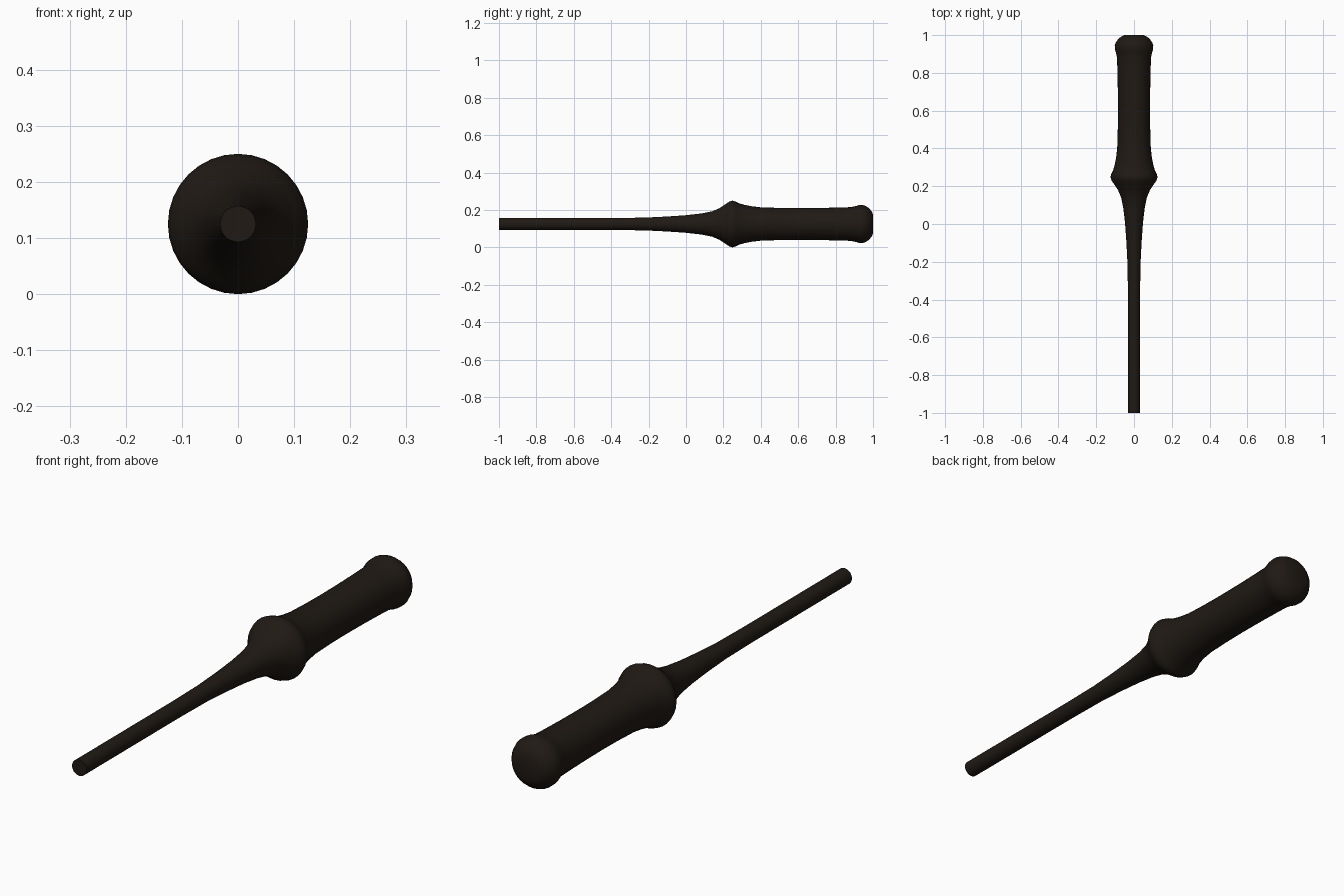
import bpy, bmesh, math

if "Cube" in bpy.data.objects:
    bpy.data.objects.remove(bpy.data.objects["Cube"])

AXIS_Z = 0.125
SEGMENTS = 32

dark_wood = bpy.data.materials.new("dark_wood")
dark_wood.diffuse_color = (0.014, 0.010, 0.007, 1)
dark_wood.use_nodes = True
dark_wood.node_tree.nodes["Principled BSDF"].inputs["Base Color"].default_value = dark_wood.diffuse_color


def lathe(name, profile):
    """Closed turned solid along y from (y, radius) points."""
    bm = bmesh.new()
    rings = []
    for y, r in profile:
        ring = []
        for i in range(SEGMENTS):
            a = 2 * math.pi * i / SEGMENTS
            ring.append(bm.verts.new((r * math.cos(a), y, AXIS_Z + r * math.sin(a))))
        rings.append(ring)
    for a, b in zip(rings, rings[1:]):
        for i in range(SEGMENTS):
            j = (i + 1) % SEGMENTS
            bm.faces.new((a[i], a[j], b[j], b[i]))
    bm.faces.new(rings[0])
    bm.faces.new(rings[-1])
    bmesh.ops.recalc_face_normals(bm, faces=bm.faces)
    mesh = bpy.data.meshes.new(name)
    bm.to_mesh(mesh)
    bm.free()
    obj = bpy.data.objects.new(name, mesh)
    bpy.context.collection.objects.link(obj)
    mesh.materials.append(dark_wood)
    bpy.ops.object.select_all(action='DESELECT')
    obj.select_set(True)
    bpy.context.view_layer.objects.active = obj
    bpy.ops.object.shade_smooth_by_angle(angle=math.radians(40))
    return obj


# Thin shaft flaring into the collar, then the grip and its rounded pommel
lathe("turned_handle", [
    (-1.0, 0.032), (-0.6, 0.032), (-0.4, 0.032), (-0.22, 0.034), (-0.1, 0.040),
    (0.0, 0.047), (0.08, 0.056), (0.14, 0.068), (0.18, 0.085), (0.21, 0.105),
    (0.23, 0.119), (0.248, 0.125), (0.265, 0.120), (0.283, 0.111), (0.31, 0.103),
    (0.35, 0.095), (0.40, 0.089), (0.50, 0.086), (0.60, 0.085), (0.72, 0.086),
    (0.82, 0.088), (0.88, 0.090), (0.905, 0.095), (0.925, 0.101), (0.945, 0.102),
    (0.962, 0.096), (0.98, 0.083), (0.993, 0.067), (1.0, 0.050),
])
